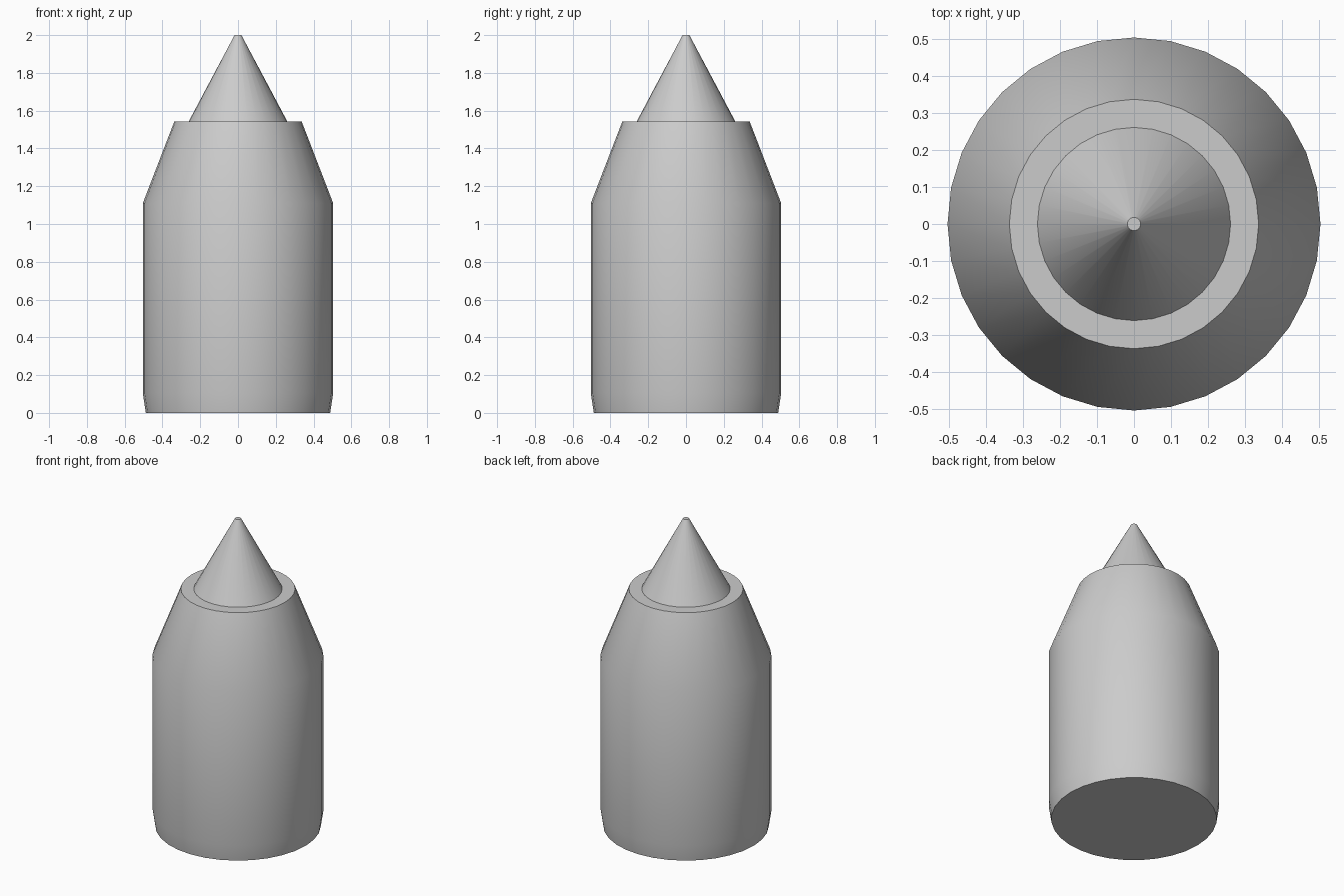
import bpy
import bmesh
import math

if "Cube" in bpy.data.objects:
    bpy.data.objects.remove(bpy.data.objects["Cube"])

SIDES = 32


def lathe(name, profile):
    """Solid of revolution from (radius, z) pairs, capped at both ends."""
    bm = bmesh.new()
    rings = []
    for r, z in profile:
        rings.append([bm.verts.new((r * math.cos(a), r * math.sin(a), z))
                      for a in (2 * math.pi * i / SIDES for i in range(SIDES))])
    for low, high in zip(rings, rings[1:]):
        for i in range(SIDES):
            j = (i + 1) % SIDES
            bm.faces.new((low[i], low[j], high[j], high[i]))
    bm.faces.new(rings[0][::-1])
    bm.faces.new(rings[-1])
    mesh = bpy.data.meshes.new(name)
    bm.to_mesh(mesh)
    bm.free()
    obj = bpy.data.objects.new(name, mesh)
    bpy.context.collection.objects.link(obj)
    bpy.ops.object.select_all(action='DESELECT')
    obj.select_set(True)
    bpy.context.view_layer.objects.active = obj
    bpy.ops.object.shade_smooth_by_angle(angle=math.radians(30))
    return obj


# Body with narrowed foot, tapered shoulder, flat ledge and pointed nose in one skin
lathe("pointed_body", [
    (0.488, 0.0),
    (0.504, 0.105),
    (0.504, 1.11),
    (0.337, 1.543),
    (0.261, 1.543),
    (0.018, 2.0),
])
